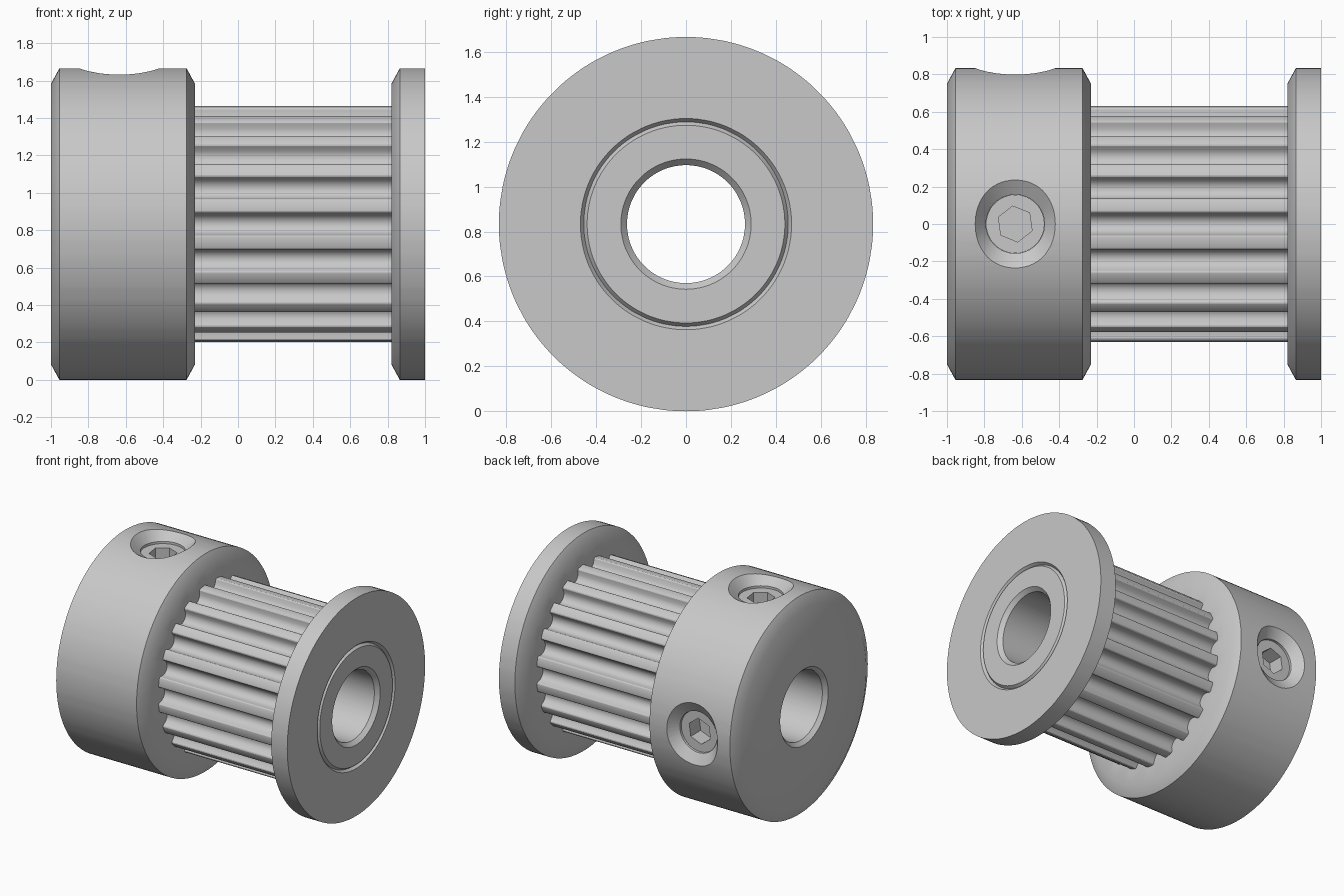
import bpy, bmesh, math
from mathutils import Matrix, Vector

cube = bpy.data.objects.get("Cube")
if cube:
    bpy.data.objects.remove(cube, do_unlink=True)

RADIUS = 0.833      # hub and flange
TEETH = 20
SCREW_X = -0.635

steel = bpy.data.materials.new("grey_steel")
steel.use_nodes = True
GREY = (0.58, 0.58, 0.58, 1)
steel.diffuse_color = GREY
steel.node_tree.nodes["Principled BSDF"].inputs["Base Color"].default_value = GREY


def loft(name, rings, closed=False, matrix=Matrix()):
    """Skin a list of equal rings; closed joins last to first, else caps the ends."""
    bm = bmesh.new()
    loops = [[bm.verts.new(p) for p in ring] for ring in rings]
    pairs = list(zip(loops, loops[1:]))
    if closed:
        pairs.append((loops[-1], loops[0]))
    else:
        bm.faces.new(loops[0])
        bm.faces.new(loops[-1])
    n = len(loops[0])
    for a, b in pairs:
        for i in range(n):
            j = (i + 1) % n
            bm.faces.new((a[i], a[j], b[j], b[i]))
    bmesh.ops.recalc_face_normals(bm, faces=bm.faces)
    bm.transform(matrix)
    mesh = bpy.data.meshes.new(name)
    bm.to_mesh(mesh)
    bm.free()
    mesh.materials.append(steel)
    obj = bpy.data.objects.new(name, mesh)
    bpy.context.collection.objects.link(obj)
    return obj


def ellipse(z, rx, ry, n=48, turn=0.0):
    angles = [math.tau * i / n + turn for i in range(n)]
    return [Vector((rx * math.cos(a), ry * math.sin(a), z)) for a in angles]


def activate(obj):
    bpy.ops.object.select_all(action='DESELECT')
    obj.select_set(True)
    bpy.context.view_layer.objects.active = obj


def cut(obj, cutter):
    activate(obj)
    mod = obj.modifiers.new("cut", 'BOOLEAN')
    mod.operation = 'DIFFERENCE'
    mod.solver = 'EXACT'
    mod.object = cutter
    bpy.ops.object.modifier_apply(modifier=mod.name)
    bpy.data.objects.remove(cutter, do_unlink=True)


def smooth(obj):
    activate(obj)
    bpy.ops.object.shade_smooth_by_angle(angle=math.radians(30))


# Half a belt groove: round root, then a rounded tooth tip, as (angle, radius)
GROOVE, TIP = 0.058, 0.016
half = []
for deg in (0, 22.5, 45, 67.5):
    a = math.radians(deg)
    half.append((GROOVE * math.sin(a), 0.616 - GROOVE * math.cos(a)))
for deg in (0, 30, 60, 90):
    a = math.radians(deg)
    half.append((GROOVE + TIP * (1 - math.cos(a)), 0.62 + TIP * math.sin(a)))
half = [(t / 0.62, r) for t, r in half]
groove = [(-t, r) for t, r in half[:0:-1]] + half
gear = [(t + math.tau * k / TEETH, r) for k in range(TEETH) for t, r in groove]


def x_ring(x, radius):
    """Ring round the x axis; radius None follows the teeth."""
    return [Vector((x, -math.cos(a) * (radius or r),
                    RADIUS + math.sin(a) * (radius or r))) for a, r in gear]


# Pulley body: hub, toothed drum, flange with ring groove, chamfered bore
profile = [
    (-1, 0.29), (-1, 0.75), (-0.955, RADIUS), (-0.275, RADIUS), (-0.23, 0.75),
    (-0.23, None), (0.82, None),
    (0.82, 0.75), (0.865, RADIUS), (1, RADIUS),
    (1, 0.47), (0.98, 0.455), (1, 0.44),
    (1, 0.29), (0.97, 0.2625), (-0.97, 0.2625),
]
body = loft("pulley_body", [x_ring(x, r) for x, r in profile], closed=True)

# Two set screws, one on top and one at the back, in countersunk holes
for name, turn in (("top", 0), ("back", -math.pi / 2)):
    place = Matrix.Translation((SCREW_X, 0, RADIUS)) @ Matrix.Rotation(turn, 4, 'X')
    hole = loft("hole_cutter", [
        ellipse(0.45, 0.157, 0.157), ellipse(0.757, 0.157, 0.157),
        ellipse(0.834, 0.215, 0.30), ellipse(0.911, 0.273, 0.443)], matrix=place)
    cut(body, hole)
    screw = loft(name + "_set_screw", [
        ellipse(0.44, 0.156, 0.156), ellipse(0.74, 0.156, 0.156)], matrix=place)
    socket = loft("socket_cutter", [
        ellipse(z, 0.097, 0.097, 6, math.radians(38)) for z in (0.62, 0.8)], matrix=place)
    cut(screw, socket)
    smooth(screw)

smooth(body)
